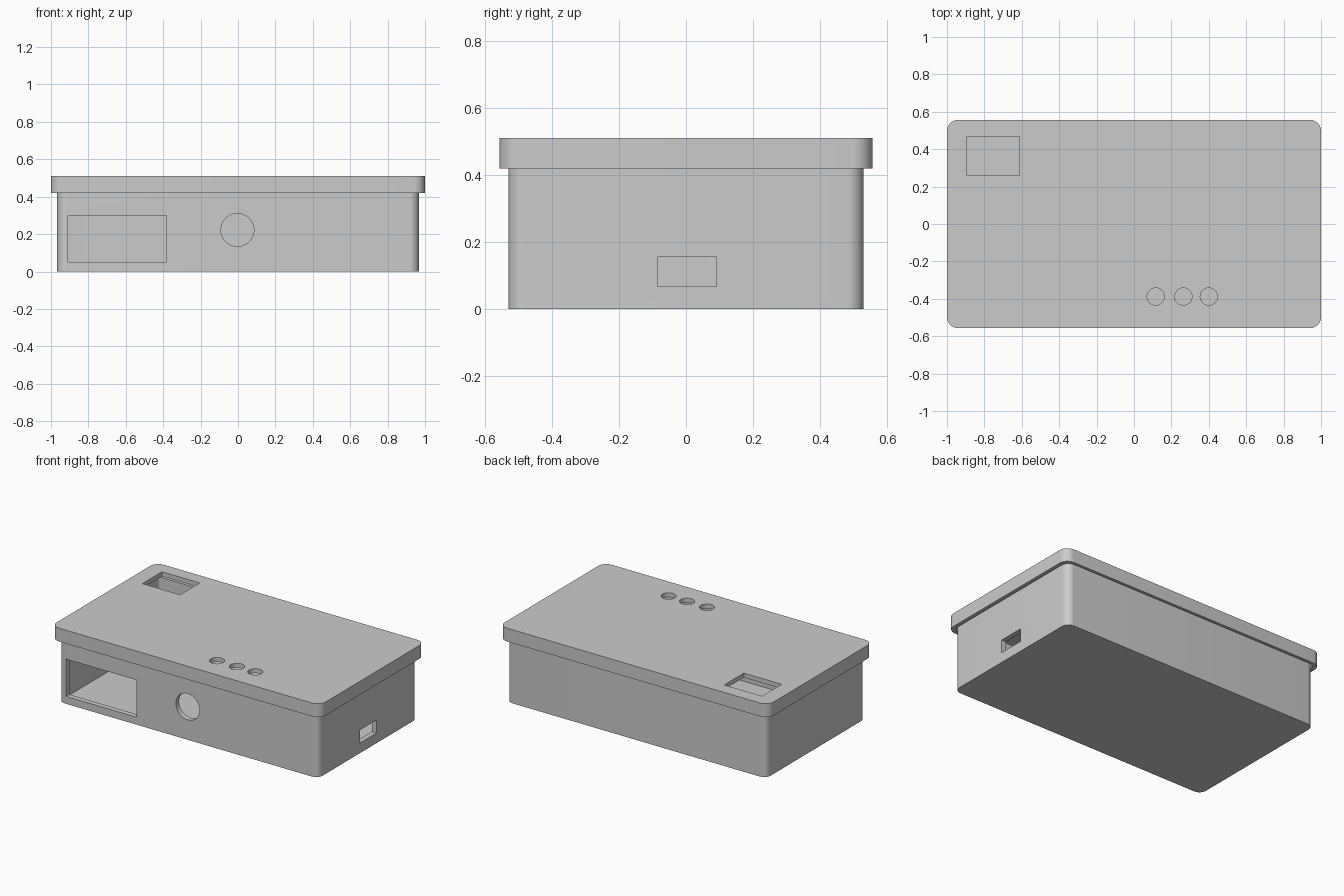
import bpy, bmesh, math
from mathutils import Matrix

cube = bpy.data.objects.get("Cube")
if cube:
    bpy.data.objects.remove(cube, do_unlink=True)

grey = bpy.data.materials.new("plain grey")
grey.use_nodes = True
colour = (0.6, 0.6, 0.6, 1)
grey.diffuse_color = colour
grey.node_tree.nodes["Principled BSDF"].inputs["Base Color"].default_value = colour


def finish(bm, name):
    bmesh.ops.recalc_face_normals(bm, faces=bm.faces)
    mesh = bpy.data.meshes.new(name)
    bm.to_mesh(mesh)
    bm.free()
    obj = bpy.data.objects.new(name, mesh)
    bpy.context.collection.objects.link(obj)
    mesh.materials.append(grey)
    return obj


def rounded_block(name, half_x, half_y, z0, z1, radius, steps=10):
    """Upright block with rounded vertical edges."""
    bm = bmesh.new()
    ring = []
    for corner, (sx, sy) in enumerate([(1, 1), (-1, 1), (-1, -1), (1, -1)]):
        for i in range(steps + 1):
            a = math.pi / 2 * (corner + i / steps)
            ring.append(bm.verts.new((sx * (half_x - radius) + radius * math.cos(a),
                                      sy * (half_y - radius) + radius * math.sin(a), z0)))
    base = bm.faces.new(ring)
    top = bmesh.ops.extrude_face_region(bm, geom=[base])["geom"]
    bmesh.ops.translate(bm, vec=(0, 0, z1 - z0),
                        verts=[v for v in top if isinstance(v, bmesh.types.BMVert)])
    return finish(bm, name)


def box(name, x, y, z):
    """Box from (low, high) pairs."""
    bm = bmesh.new()
    bmesh.ops.create_cube(bm, size=1)
    for v in bm.verts:
        v.co = [lo + (hi - lo) * (c + 0.5) for c, (lo, hi) in zip(v.co, (x, y, z))]
    return finish(bm, name)


def cylinder(name, centre, radius, depth, turn=0):
    bm = bmesh.new()
    matrix = Matrix.Translation(centre) @ Matrix.Rotation(turn, 4, "X")
    bmesh.ops.create_cone(bm, cap_ends=True, segments=48, radius1=radius,
                          radius2=radius, depth=depth, matrix=matrix)
    return finish(bm, name)


def cut(obj, cutters):
    """Subtract every cutter, then smooth the rounded parts."""
    bpy.ops.object.select_all(action="DESELECT")
    bpy.context.view_layer.objects.active = obj
    obj.select_set(True)
    for cutter in cutters:
        cutter.hide_render = True
        mod = obj.modifiers.new("cut", "BOOLEAN")
        mod.operation, mod.solver, mod.object = "DIFFERENCE", "EXACT", cutter
        bpy.ops.object.modifier_apply(modifier=mod.name)
        bpy.data.objects.remove(cutter, do_unlink=True)
    bpy.ops.object.shade_smooth_by_angle(angle=math.radians(30))


# Open tray with a display window, a round port and a side socket
body = rounded_block("body", 0.967, 0.53, 0, 0.455, 0.05)
cut(body, [
    rounded_block("body_cavity", 0.932, 0.495, 0.025, 0.6, 0.02),
    box("front_window", (-0.908, -0.383), (-0.6, -0.45), (0.05, 0.30)),
    cylinder("front_port", (-0.003, -0.52, 0.222), 0.088, 0.15, math.pi / 2),
    box("side_socket", (0.9, 1.05), (-0.085, 0.091), (0.068, 0.155)),
])

# Overhanging lid with a hollow underside, a window and three button holes
lid = rounded_block("lid", 1.0, 0.557, 0.42, 0.51, 0.06)
cut(lid, [
    rounded_block("lid_cavity", 0.975, 0.538, 0.3, 0.48, 0.055),
    box("lid_window", (-0.893, -0.612), (0.26, 0.468), (0.45, 0.6)),
] + [cylinder("button_hole", (x, -0.388, 0.5), 0.046, 0.15) for x in (0.116, 0.264, 0.4)])
